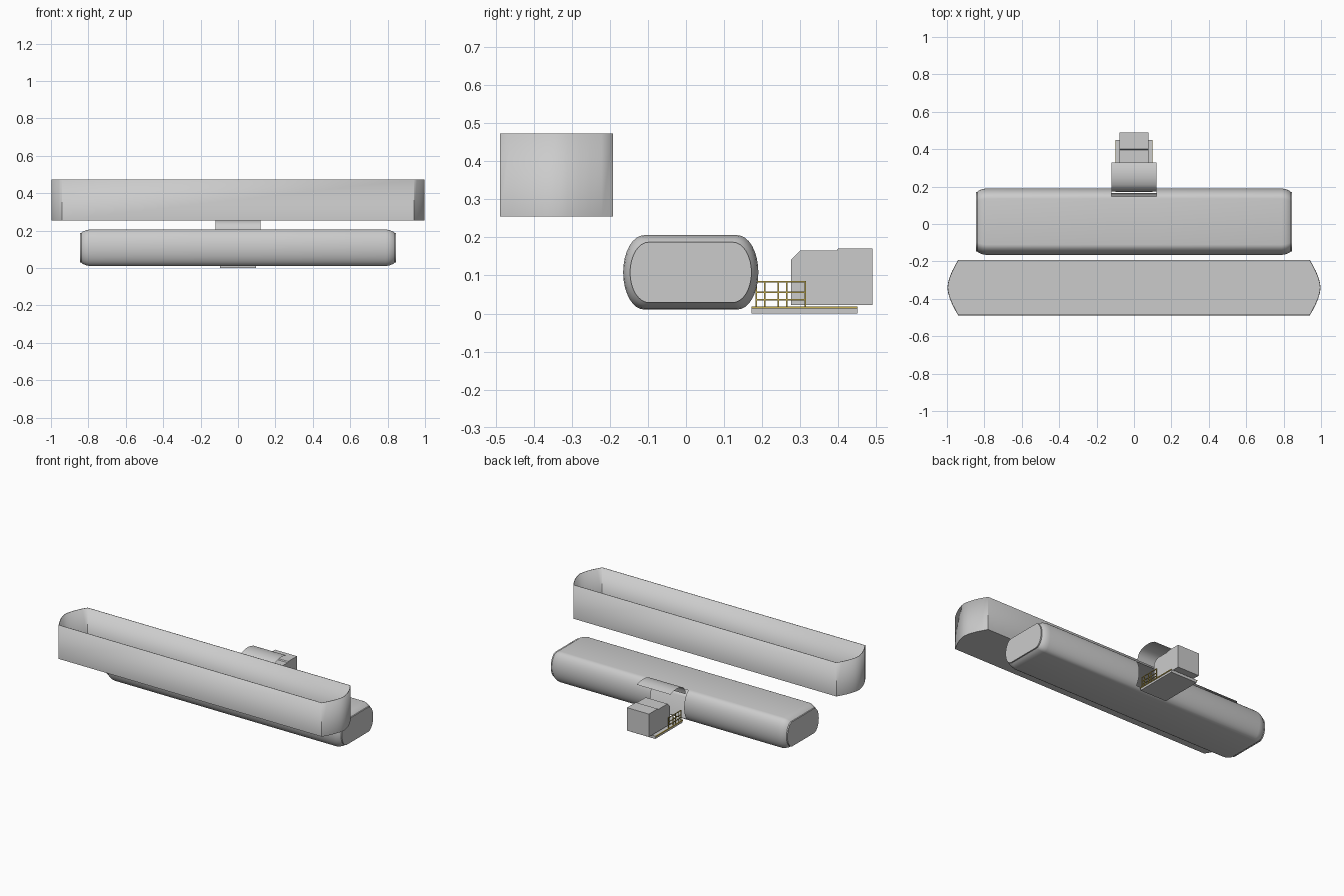
import bpy
import bmesh
import math

start = bpy.data.objects.get("Cube")
if start:
    bpy.data.objects.remove(start, do_unlink=True)


def material(name, colour):
    mat = bpy.data.materials.new(name)
    mat.use_nodes = True
    mat.diffuse_color = (*colour, 1)
    mat.node_tree.nodes["Principled BSDF"].inputs["Base Color"].default_value = (*colour, 1)
    return mat


GREY = material("light grey", (0.6, 0.6, 0.6))
YELLOW = material("safety yellow", (0.6, 0.45, 0.08))


def finish(bm, name, mat, smooth=False):
    bmesh.ops.recalc_face_normals(bm, faces=bm.faces[:])
    mesh = bpy.data.meshes.new(name)
    bm.to_mesh(mesh)
    bm.free()
    mesh.materials.append(mat)
    obj = bpy.data.objects.new(name, mesh)
    bpy.context.collection.objects.link(obj)
    if smooth:
        bpy.ops.object.select_all(action="DESELECT")
        obj.select_set(True)
        bpy.context.view_layer.objects.active = obj
        bpy.ops.object.shade_smooth_by_angle(angle=math.radians(35))
    return obj


def add_box(bm, x, y, z):
    """Axis-aligned block from three (low, high) ranges."""
    verts = bmesh.ops.create_cube(bm, size=1)["verts"]
    for v in verts:
        for i, (lo, hi) in enumerate((x, y, z)):
            v.co[i] = lo + (v.co[i] + 0.5) * (hi - lo)


def loft(bm, rings, closed=True):
    """Bridge consecutive rings of points with quads."""
    loops = [[bm.verts.new(p) for p in ring] for ring in rings]
    for a, b in zip(loops, loops[1:]):
        n = len(a)
        for i in range(n if closed else n - 1):
            j = (i + 1) % n
            bm.faces.new((a[i], a[j], b[j], b[i]))
    return loops


# Open tray with bowed ends
def bow(side):
    pts = []
    for i in range(11):
        u = -1 + i / 5
        pts.append((side * (0.94 + 0.058 * (1 - abs(u) ** 1.6)), -0.34 + side * u * 0.148))
    return pts


outline = bow(1) + bow(-1)
bm = bmesh.new()
rings = loft(bm, [[(x, y, z) for x, y in outline] for z in (0.255, 0.473)])
bm.faces.new(rings[0])
tray = finish(bm, "open_tray", GREY, True)
wall = tray.modifiers.new("wall", "SOLIDIFY")
wall.thickness = 0.004

# Rounded main hull: elliptical corners around a flat top and bottom
STEPS = 9
section = []
for quarter in range(4):
    for i in range(STEPS):
        a = math.pi / 2 * (quarter + i / (STEPS - 1))
        shift = 0.1225 if quarter in (0, 3) else -0.1225
        y = shift + 0.055 * math.cos(a)
        z = 0.0975 * math.sin(a)
        if not section or math.dist(section[-1], (y, z)) > 0.0001:
            section.append((y, z))
if math.dist(section[0], section[-1]) < 0.0001:
    section.pop()

half = [(0.12, 0), (0.79, 0), (0.81, 0.003), (0.828, 0.010), (0.838, 0.018)]
stations = [(-x, inset) for x, inset in reversed(half)] + half
rings = [[(x, 0.0125 + y * (1 - inset / 0.1775), 0.108 + z * (1 - inset / 0.0975))
          for y, z in section] for x, inset in stations]
bm = bmesh.new()
loops = loft(bm, rings)
for loop, x in ((loops[0], -0.846), (loops[-1], 0.846)):
    face = bm.faces.new(loop)
    inner = bmesh.ops.inset_individual(bm, faces=[face], thickness=0.03)
    for v in face.verts:
        v.co.x = x
# Doorway in the rear of the hull
doorway = []
for f in bm.faces:
    c = f.calc_center_median()
    if abs(c.x) < 0.1 and c.y > 0.15 and c.z > 0.025:
        doorway.append(f)
bmesh.ops.delete(bm, geom=doorway, context="FACES")
finish(bm, "main_hull", GREY, True)

# Raised curved door above the doorway
bm = bmesh.new()
curve = [(0.174, 0.19), (0.178, 0.215), (0.19, 0.235), (0.21, 0.249),
         (0.24, 0.258), (0.27, 0.26), (0.30, 0.257), (0.33, 0.247)]
loft(bm, [[(x, y, z) for y, z in curve] for x in (-0.12, 0.12)], closed=False)
finish(bm, "raised_door", GREY, True)

# Rear cabin with a sloped leading edge and slightly raised back half
bm = bmesh.new()
profile = [(0.275, 0.023), (0.275, 0.14), (0.30, 0.165), (0.395, 0.165),
           (0.40, 0.171), (0.49, 0.171), (0.49, 0.023)]
for loop in loft(bm, [[(x, y, z) for y, z in profile] for x in (-0.078, 0.078)]):
    bm.faces.new(loop)
finish(bm, "rear_cabin", GREY)

# Boarding platform
bm = bmesh.new()
add_box(bm, (-0.096, 0.096), (0.172, 0.45), (0, 0.018))
finish(bm, "boarding_platform", GREY)

# Platform edging and railings, repeated on both sides
edging = bmesh.new()
railing = bmesh.new()
for side in (-1, 1):
    edge = sorted((side * 0.095, side * 0.1))
    add_box(edging, edge, (0.172, 0.45), (0.013, 0.019))
    bar = sorted((side * 0.091, side * 0.095))
    for z in (0.036, 0.056, 0.083):
        add_box(railing, bar, (0.182, 0.315), (z - 0.002, z + 0.002))
    for y in (0.184, 0.207, 0.242, 0.265, 0.313):
        add_box(railing, bar, (y - 0.002, y + 0.002), (0.018, 0.083))
finish(edging, "platform_edging", YELLOW)
finish(railing, "side_railings", YELLOW)
